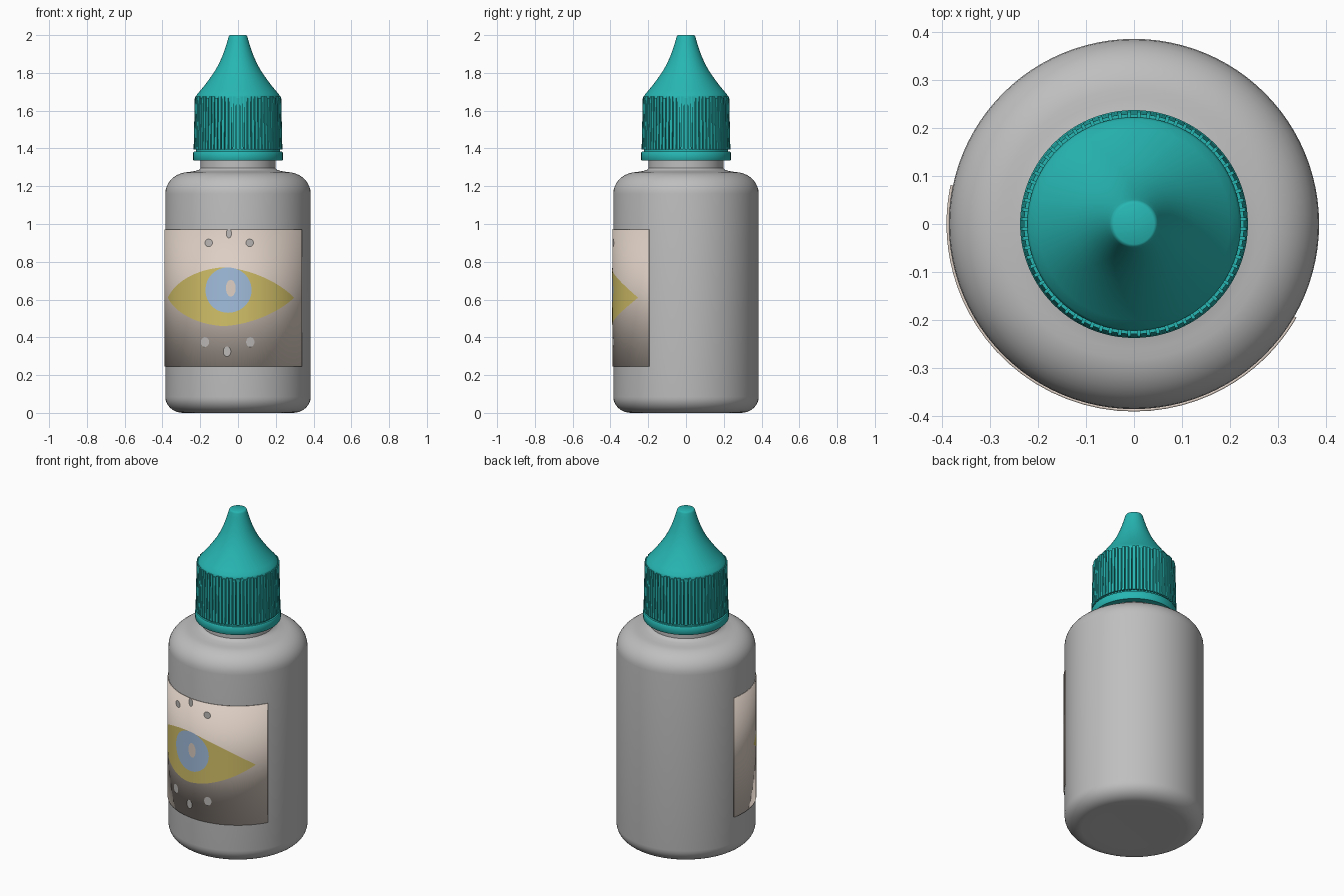
import bpy, bmesh, math
from math import sin, cos, pi, radians, sqrt

if "Cube" in bpy.data.objects:
    bpy.data.objects.remove(bpy.data.objects["Cube"], do_unlink=True)


def material(name, rgb):
    m = bpy.data.materials.new(name)
    m.use_nodes = True
    m.diffuse_color = (*rgb, 1)
    bsdf = next(n for n in m.node_tree.nodes if n.type == 'BSDF_PRINCIPLED')
    bsdf.inputs["Base Color"].default_value = (*rgb, 1)
    bsdf.inputs["Roughness"].default_value = 0.6
    return m


GREY = material("bottle grey", (0.52, 0.52, 0.52))
TEAL = material("cap teal", (0.02, 0.47, 0.45))
PAPER = material("label cream", (0.72, 0.62, 0.55))
YELLOW = material("eye yellow", (0.65, 0.53, 0.14))
BLUE = material("iris blue", (0.36, 0.51, 0.72))
DOT = material("dot grey", (0.50, 0.48, 0.47))


def finish(name, bm, mat, angle=40):
    bmesh.ops.recalc_face_normals(bm, faces=bm.faces)
    mesh = bpy.data.meshes.new(name)
    bm.to_mesh(mesh)
    bm.free()
    mesh.materials.append(mat)
    obj = bpy.data.objects.new(name, mesh)
    bpy.context.collection.objects.link(obj)
    bpy.ops.object.select_all(action='DESELECT')
    bpy.context.view_layer.objects.active = obj
    obj.select_set(True)
    bpy.ops.object.shade_smooth_by_angle(angle=radians(angle))
    return obj


def lathe(name, profile, mat, sides=96):
    """Turn (radius, z) points around the z axis and cap both ends."""
    bm = bmesh.new()
    rings = [[bm.verts.new((r * cos(2 * pi * i / sides), r * sin(2 * pi * i / sides), z))
              for i in range(sides)] for r, z in profile]
    for a, b in zip(rings, rings[1:]):
        for i in range(sides):
            j = (i + 1) % sides
            bm.faces.new((a[i], a[j], b[j], b[i]))
    bm.faces.new(rings[0])
    bm.faces.new(rings[-1])
    return finish(name, bm, mat)


def corner(r, z, rr, rz, start, steps=9):
    """Quarter ellipse of profile points, centred on (r, z)."""
    return [(r + rr * cos(start + pi / 2 * k / steps), z + rz * sin(start + pi / 2 * k / steps))
            for k in range(steps + 1)]


def wrap(name, radius, a0, a1, low, high, mat, columns=48, thick=0.0):
    """Strip wrapped on the bottle between angles a0, a1; low and high give z for u in -1..1."""
    bm = bmesh.new()
    cols = []
    for k in range(columns + 1):
        u = -cos(pi * k / columns)
        a = radians((a0 + a1) / 2 + u * (a1 - a0) / 2)
        cols.append([bm.verts.new((radius * cos(a), radius * sin(a), f(u))) for f in (low, high)])
    for p, q in zip(cols, cols[1:]):
        bm.faces.new((p[0], q[0], q[1], p[1]))
    bmesh.ops.remove_doubles(bm, verts=bm.verts, dist=1e-6)
    obj = finish(name, bm, mat)
    if thick:
        mod = obj.modifiers.new("thickness", 'SOLIDIFY')
        mod.thickness = thick
        mod.offset = -1
    return obj


def spot(name, x, z, w, h, radius, mat):
    """Ellipse placed by its x and z seen from the front."""
    a0, a1 = (270 + math.degrees(math.asin((x + s * w) / radius)) for s in (-1, 1))
    wrap(name, radius, a0, a1,
         lambda u: z - h * sqrt(max(0, 1 - u * u)),
         lambda u: z + h * sqrt(max(0, 1 - u * u)), mat, 24)


# Bottle with rounded base, shoulder and neck
R = 0.385
lathe("bottle", [(0.2, 0.004)] + corner(R - 0.095, 0.085, 0.095, 0.085, -pi / 2)
      + corner(R - 0.125, 1.16, 0.125, 0.115, 0)
      + [(0.225, 1.281), (0.205, 1.288), (0.198, 1.296), (0.198, 1.42)], GREY)

# Cap: skirt ring, inner wall and drawn-out nozzle
lathe("cap_ring", [(0.2, 1.335), (0.234, 1.335), (0.237, 1.339),
                   (0.237, 1.378), (0.233, 1.384), (0.2, 1.384)], TEAL)
lathe("cap_nozzle", [(0.222, 1.37), (0.222, 1.676), (0.217, 1.686), (0.2, 1.706),
                     (0.175, 1.736), (0.15, 1.77), (0.125, 1.806), (0.102, 1.846),
                     (0.083, 1.888), (0.068, 1.93), (0.056, 1.968), (0.05, 1.99),
                     (0.047, 1.997), (0.042, 2.0)], TEAL)

# Grip ribs around the cap
ribs = 72
bm = bmesh.new()
for i in range(ribs):
    mid, half = 2 * pi * i / ribs, 0.36 * 2 * pi / ribs
    top = 1.676 if i % 3 else 1.668
    ends = []
    for z, outer in ((1.395, 0.235), (top, 0.229)):
        ends.append([bm.verts.new((r * cos(mid + s * half), r * sin(mid + s * half), z))
                     for r, s in ((0.219, -1), (outer, -1), (outer, 1), (0.219, 1))])
    a, b = ends
    bm.faces.new(a)
    bm.faces.new(b)
    for k in range(4):
        bm.faces.new((a[k], a[k - 1], b[k - 1], b[k]))
finish("cap_ribs", bm, TEAL, 20)

# Wrapped label
wrap("label", 0.39, 168, 330, lambda u: 0.245, lambda u: 0.972, PAPER, thick=0.006)

# Painted eye, stacked in very thin layers
wrap("eye_almond", 0.3908, 198, 319.5,
     lambda u: 0.61 - 0.15 * (1 - abs(u) ** 1.7), lambda u: 0.61 + 0.16 * (1 - abs(u) ** 1.7), YELLOW)
spot("eye_iris", -0.05, 0.65, 0.122, 0.12, 0.3915, BLUE)
spot("eye_pupil", -0.038, 0.66, 0.026, 0.044, 0.3922, PAPER)

# Dots above and below the eye
for n, (x, z, w, h) in enumerate([(-0.155, 0.9, 0.02, 0.02), (-0.048, 0.95, 0.014, 0.024),
                                  (0.062, 0.9, 0.02, 0.02), (-0.175, 0.375, 0.022, 0.026),
                                  (-0.058, 0.325, 0.02, 0.026), (0.065, 0.375, 0.022, 0.026)]):
    spot(f"label_dot_{n + 1}", x, z, w, h, 0.3908, DOT)
